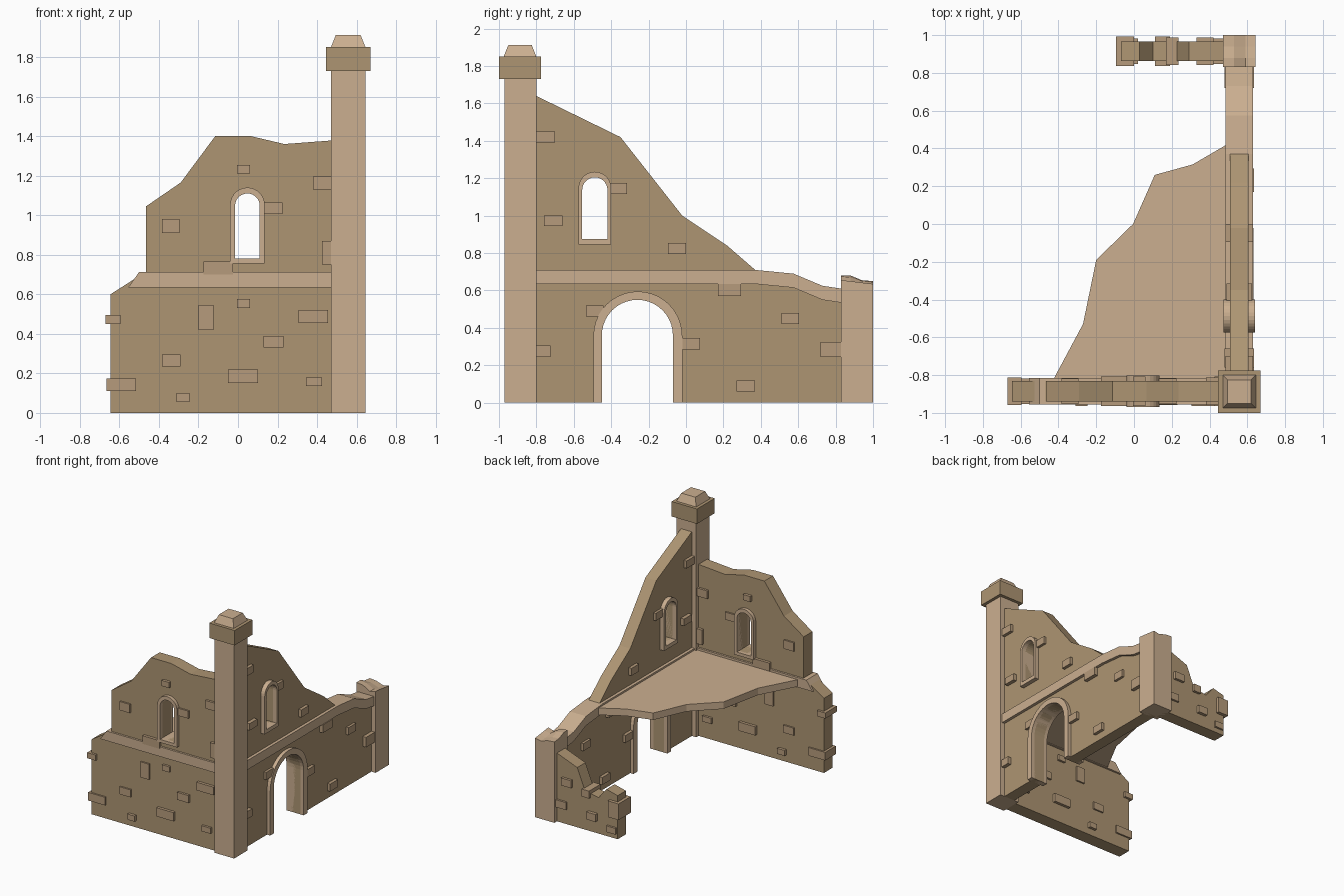
import bpy, bmesh, math

def material(name, rgb):
    m = bpy.data.materials.new(name)
    m.diffuse_color = (*rgb, 1)
    return m

TAN = material("trim_stone", (0.60, 0.43, 0.28))
WALL = material("wall_stone", (0.42, 0.30, 0.17))
BLOCK = material("block_stone", (0.47, 0.33, 0.20))

CX, CY, BY = 0.557, -0.885, 0.915    # centre lines of side, front and back walls
FRONT = ((0, CY, 0), (math.pi / 2, 0, 0))
BACK = ((0, BY, 0), (math.pi / 2, 0, 0))
SIDE = ((CX, 0, 0), (math.pi / 2, 0, math.pi / 2))

def add(name, bm, mat):
    bmesh.ops.recalc_face_normals(bm, faces=bm.faces)
    me = bpy.data.meshes.new(name)
    bm.to_mesh(me)
    bm.free()
    me.materials.append(mat)
    ob = bpy.data.objects.new(name, me)
    bpy.context.collection.objects.link(ob)
    return ob

def plate(name, loops, half, place, mat):
    """Extruded flat outline; loops after the first are holes."""
    cu = bpy.data.curves.new(name, 'CURVE')
    cu.dimensions, cu.fill_mode, cu.extrude = '2D', 'BOTH', half
    for loop in loops:
        sp = cu.splines.new('POLY')
        sp.points.add(len(loop) - 1)
        for p, (u, v) in zip(sp.points, loop):
            p.co = (u, v, 0, 1)
        sp.use_cyclic_u = True
    tmp = bpy.data.objects.new(name + "_tmp", cu)
    bpy.context.collection.objects.link(tmp)
    dg = bpy.context.evaluated_depsgraph_get()
    me = bpy.data.meshes.new_from_object(tmp.evaluated_get(dg))
    bm = bmesh.new()
    bm.from_mesh(me)
    bpy.data.objects.remove(tmp)
    bpy.data.meshes.remove(me)
    bmesh.ops.remove_doubles(bm, verts=bm.verts, dist=1e-5)
    for f in bm.faces:
        f.smooth = False
    ob = add(name, bm, mat)
    ob.location, ob.rotation_euler = place
    return ob

def arch(u0, u1, v0, top, n=14):
    """Round-topped opening, listed from lower right over to lower left."""
    r, c = (u1 - u0) / 2, (u0 + u1) / 2
    arc = [(c + r * math.cos(math.pi * i / n), top - r + r * math.sin(math.pi * i / n))
           for i in range(n + 1)]
    return [(u1, v0)] + arc + [(u0, v0)]

def box(name, x0, x1, y0, y1, z0, z1, mat, taper=0):
    bm = bmesh.new()
    bmesh.ops.create_cube(bm, size=1)
    for v in bm.verts:
        t = taper if v.co.z > 0 else 0
        v.co = (x1 - t if v.co.x > 0 else x0 + t,
                y1 - t if v.co.y > 0 else y0 + t,
                z1 if v.co.z > 0 else z0)
    return add(name, bm, mat)

def blocks(name, rects, place):
    """Through-stones that stand proud of both wall faces."""
    for i, (u0, u1, v0, v1) in enumerate(rects):
        plate(f"{name}_{i}", [[(u0, v0), (u1, v0), (u1, v1), (u0, v1)]],
              0.078 - 0.005 * (i % 3), place, BLOCK)

# Corner pillar with cap
box("corner_pillar", 0.47, 0.645, -0.97, -0.80, 0, 1.74, TAN)
box("pillar_cap", 0.445, 0.67, -1.0, -0.775, 1.73, 1.85, WALL)
box("pillar_finial", 0.47, 0.645, -0.975, -0.80, 1.85, 1.912, TAN, 0.025)

# Front wall with window, frame and ledge
plate("front_wall", [
    [(-0.645, 0), (0.5, 0), (0.5, 1.38), (0.235, 1.36), (0.065, 1.4), (-0.115, 1.4),
     (-0.29, 1.165), (-0.465, 1.045), (-0.465, 0.715), (-0.645, 0.6)],
    arch(-0.015, 0.11, 0.78, 1.11)], 0.055, FRONT, WALL)
plate("front_window_frame", [arch(-0.04, 0.135, 0.755, 1.14), arch(-0.015, 0.11, 0.78, 1.11)],
      0.083, FRONT, TAN)
plate("front_ledge", [[(-0.555, 0.635), (0.5, 0.635), (0.5, 0.713), (-0.50, 0.713)]],
      0.071, FRONT, TAN)

# Side wall with doorway, window and sagging ledge
plate("side_wall", [
    [(-0.83, 0)] + arch(-0.45, -0.07, 0, 0.55, 20)[::-1] +
    [(0.86, 0), (0.86, 0.58), (0.73, 0.60), (0.575, 0.67), (0.37, 0.71), (0.22, 0.84),
     (-0.02, 1.0), (-0.35, 1.42), (-0.80, 1.64), (-0.83, 1.64)],
    arch(-0.555, -0.42, 0.875, 1.205)], 0.048, SIDE, WALL)
plate("side_window_frame", [arch(-0.575, -0.40, 0.845, 1.235), arch(-0.555, -0.42, 0.875, 1.205)],
      0.083, SIDE, TAN)
plate("doorway_frame", [arch(-0.495, -0.02, 0, 0.595, 20) + arch(-0.45, -0.07, 0, 0.55, 20)[::-1]],
      0.076, SIDE, TAN)
crest = [(-0.82, 0.71), (0.37, 0.71), (0.575, 0.69), (0.73, 0.625), (0.85, 0.607)]
plate("side_ledge", [[(u, v - 0.075) for u, v in crest] + crest[::-1]], 0.072, SIDE, TAN)

# Broken back wall
plate("back_wall", [[(-0.07, 0), (0.5, 0), (0.5, 0.56), (0.29, 0.48), (0.22, 0.31),
                     (0.10, 0.29), (0.03, 0.375), (-0.07, 0.35)]], 0.052, BACK, WALL)

# Broken back pillar: lofted uneven top, higher on the inner side
bm = bmesh.new()
rows = []
for x, tops in ((0.47, (0.68, 0.68, 0.655, 0.65)), (0.53, (0.675, 0.67, 0.65, 0.645)),
                (0.59, (0.64, 0.64, 0.63, 0.625)), (0.642, (0.655, 0.65, 0.642, 0.635))):
    rows.append([(bm.verts.new((x, y, 0)), bm.verts.new((x, y, z)))
                 for y, z in zip((0.83, 0.88, 0.94, 1.0), tops)])
for i in range(3):
    for j in range(3):
        a, b, c, d = rows[i][j], rows[i + 1][j], rows[i + 1][j + 1], rows[i][j + 1]
        for k in (0, 1):
            bm.faces.new([a[k], b[k], c[k], d[k]])
ring = ([rows[i][0] for i in range(4)] + [rows[3][j] for j in (1, 2, 3)] +
        [rows[i][3] for i in (2, 1, 0)] + [rows[0][j] for j in (2, 1)])
for p, q in zip(ring, ring[1:] + ring[:1]):
    bm.faces.new([p[0], q[0], q[1], p[1]])
add("back_pillar", bm, TAN)

# Remains of the upper floor
plate("upper_floor", [[(0.54, -0.86), (0.54, 0.43), (0.49, 0.42), (0.31, 0.315), (0.11, 0.26),
                       (-0.005, 0), (-0.2, -0.19), (-0.27, -0.53), (-0.42, -0.81),
                       (-0.42, -0.86)]], 0.028, ((0, 0, 0.668), (0, 0, 0)), TAN)

# Proud stones
blocks("front_block", [
    (-0.175, -0.025, 0.70, 0.765), (-0.67, -0.595, 0.45, 0.495), (-0.385, -0.295, 0.91, 0.98),
    (-0.005, 0.06, 1.21, 1.255), (0.38, 0.475, 1.13, 1.195), (0.13, 0.225, 1.005, 1.065),
    (0.425, 0.475, 0.75, 0.87), (-0.005, 0.06, 0.53, 0.575), (-0.20, -0.125, 0.42, 0.545),
    (0.305, 0.455, 0.455, 0.52), (0.13, 0.23, 0.33, 0.39), (-0.385, -0.29, 0.235, 0.295),
    (-0.05, 0.10, 0.15, 0.22), (0.345, 0.425, 0.135, 0.18), (-0.665, -0.515, 0.11, 0.175),
    (-0.31, -0.245, 0.055, 0.10)], FRONT)
blocks("side_block", [
    (0.17, 0.295, 0.57, 0.635), (-0.81, -0.70, 1.39, 1.45), (-0.405, -0.315, 1.115, 1.175),
    (-0.76, -0.66, 0.945, 1.0), (-0.095, 0.0, 0.795, 0.855), (-0.535, -0.44, 0.46, 0.52),
    (-0.81, -0.725, 0.245, 0.305), (-0.02, 0.075, 0.285, 0.345), (0.51, 0.605, 0.42, 0.48),
    (0.72, 0.84, 0.245, 0.325), (0.27, 0.37, 0.06, 0.12)], SIDE)
blocks("back_block", [
    (-0.095, 0.0, 0.17, 0.30), (0.33, 0.42, 0.31, 0.37), (0.38, 0.475, 0.12, 0.18),
    (0.11, 0.19, 0.10, 0.16), (0.17, 0.235, 0.27, 0.33), (-0.06, 0.02, 0.04, 0.09)], BACK)
